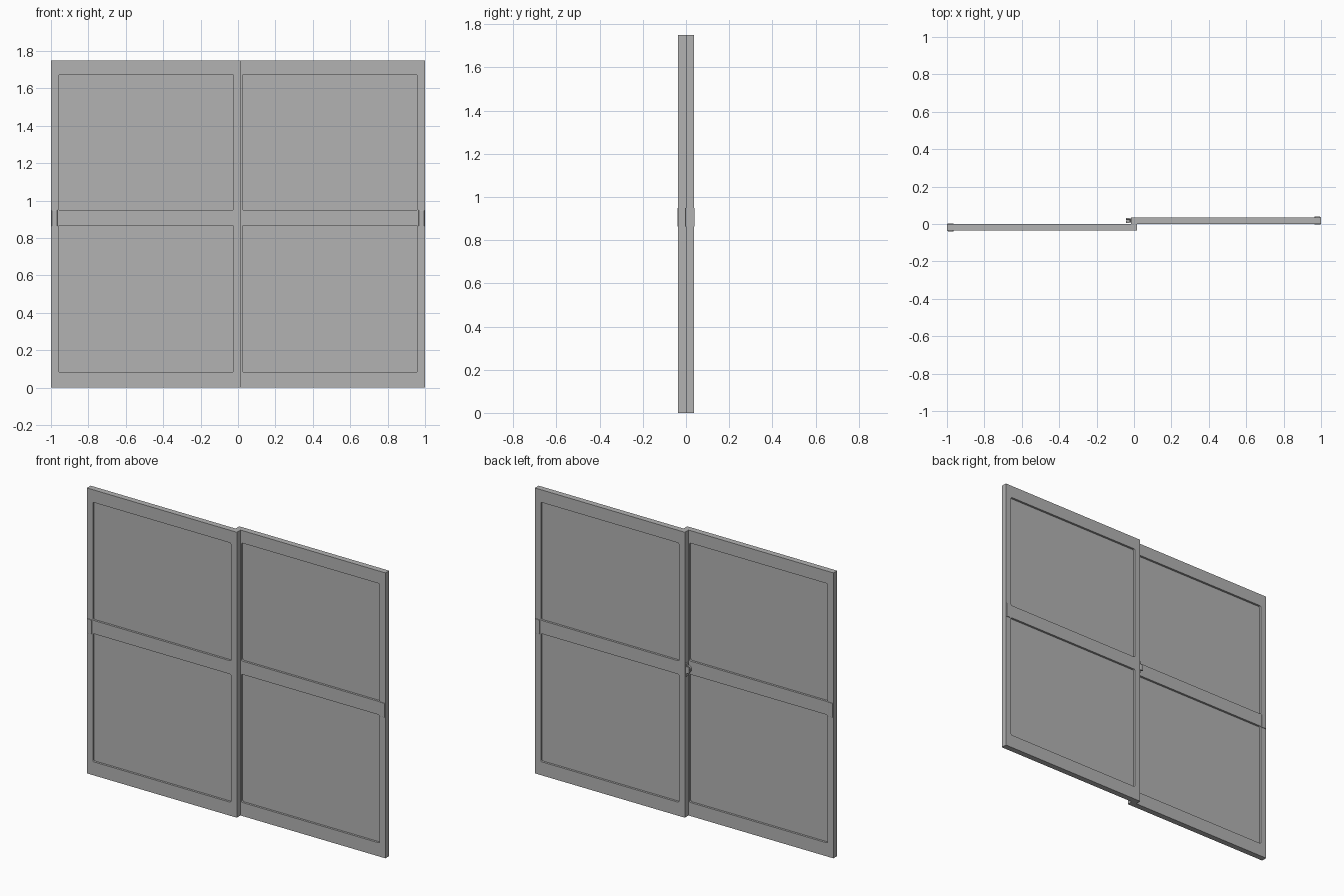
import bpy, bmesh, math
from mathutils import Matrix, Vector

cube = bpy.data.objects.get("Cube")
if cube:
    bpy.data.objects.remove(cube, do_unlink=True)

grey = bpy.data.materials.new("mid grey")
grey.use_nodes = True
grey.diffuse_color = (0.45, 0.45, 0.45, 1)
grey.node_tree.nodes["Principled BSDF"].inputs["Base Color"].default_value = grey.diffuse_color

HEIGHT, THICK, LAP = 1.75, 0.036, 0.017
STILE, CORNER = 0.04, 0.008
OPENINGS = {"lower": (0.083, 0.868), "upper": (0.95, 1.673)}


def rounded_rect(x0, x1, z0, z1, r):
    """Outline of a rectangle with corners of radius r."""
    if r == 0:
        return [(x0, z0), (x1, z0), (x1, z1), (x0, z1)]
    centres = [(x1 - r, z1 - r), (x0 + r, z1 - r), (x0 + r, z0 + r), (x1 - r, z0 + r)]
    return [(cx + r * math.cos(math.radians(90 * q + a)), cz + r * math.sin(math.radians(90 * q + a)))
            for q, (cx, cz) in enumerate(centres) for a in (0, 30, 60, 90)]


def extruded(name, outlines, y, depth):
    """Flat shape in the x-z plane, holes included, extruded about y."""
    curve = bpy.data.curves.new(name, "CURVE")
    curve.dimensions, curve.fill_mode, curve.extrude = "2D", "BOTH", depth / 2
    for pts in outlines:
        spline = curve.splines.new("POLY")
        spline.points.add(len(pts) - 1)
        for p, (x, z) in zip(spline.points, pts):
            p.co = (x, z, 0, 1)
        spline.use_cyclic_u = True
    obj = bpy.data.objects.new(name, curve)
    bpy.context.collection.objects.link(obj)
    bpy.ops.object.select_all(action="DESELECT")
    obj.select_set(True)
    bpy.context.view_layer.objects.active = obj
    bpy.ops.object.convert(target="MESH")
    obj = bpy.context.object
    obj.name = name
    obj.data.transform(Matrix.Translation((0, y, 0)) @ Matrix.Rotation(math.pi / 2, 4, "X"))
    obj.data.materials.clear()
    obj.data.materials.append(grey)
    for face in obj.data.polygons:
        face.use_smooth = False
    return obj


def box(name, low, high, bevel=0):
    low, high = Vector(low), Vector(high)
    bm = bmesh.new()
    bmesh.ops.create_cube(bm, size=1, matrix=Matrix.Translation((low + high) / 2)
                          @ Matrix.Diagonal((*(high - low), 1)))
    mesh = bpy.data.meshes.new(name)
    bm.to_mesh(mesh)
    bm.free()
    mesh.materials.append(grey)
    obj = bpy.data.objects.new(name, mesh)
    bpy.context.collection.objects.link(obj)
    if bevel:
        mod = obj.modifiers.new("soft edges", "BEVEL")
        mod.width, mod.segments = bevel, 2
    return obj


def sash(name, x0, x1, y, outer_sign):
    # Frame with two openings
    holes = {k: rounded_rect(x0 + STILE, x1 - STILE, z0, z1, CORNER) for k, (z0, z1) in OPENINGS.items()}
    outer = rounded_rect(x0, x1, 0, HEIGHT, 0)
    extruded(name + "_frame", [outer, *holes.values()], y, THICK)
    # Recessed panes
    for level, (z0, z1) in OPENINGS.items():
        box(f"{name}_{level}_pane", (x0 + STILE - 0.005, y - 0.005, z0 - 0.005),
            (x1 - STILE + 0.005, y + 0.005, z1 + 0.005))
    # Pull plate wrapped round the outer stile
    a, b = sorted((outer_sign * 0.966, outer_sign * 0.996))
    half = THICK / 2 + 0.004
    box(name + "_pull_plate", (a, y - half, 0.863), (b, y + half, 0.95), 0.002)


sash("front_sash", -1, LAP, -THICK / 2, -1)
sash("rear_sash", -LAP, 1, THICK / 2, 1)

# Latch on the meeting edge of the rear sash
box("latch_plate", (-LAP - 0.008, 0.008, 0.865), (-LAP, 0.03, 0.945), 0.002)
box("latch_lever", (-LAP - 0.026, 0.022, 0.885), (-LAP - 0.006, 0.032, 0.925), 0.003)
crescent = [(-LAP - 0.006 - 0.02 * math.sin(t * math.pi / 8), 0.905 + 0.022 * math.cos(t * math.pi / 8))
            for t in range(9)]
extruded("latch_crescent", [crescent], 0.012, 0.012)
